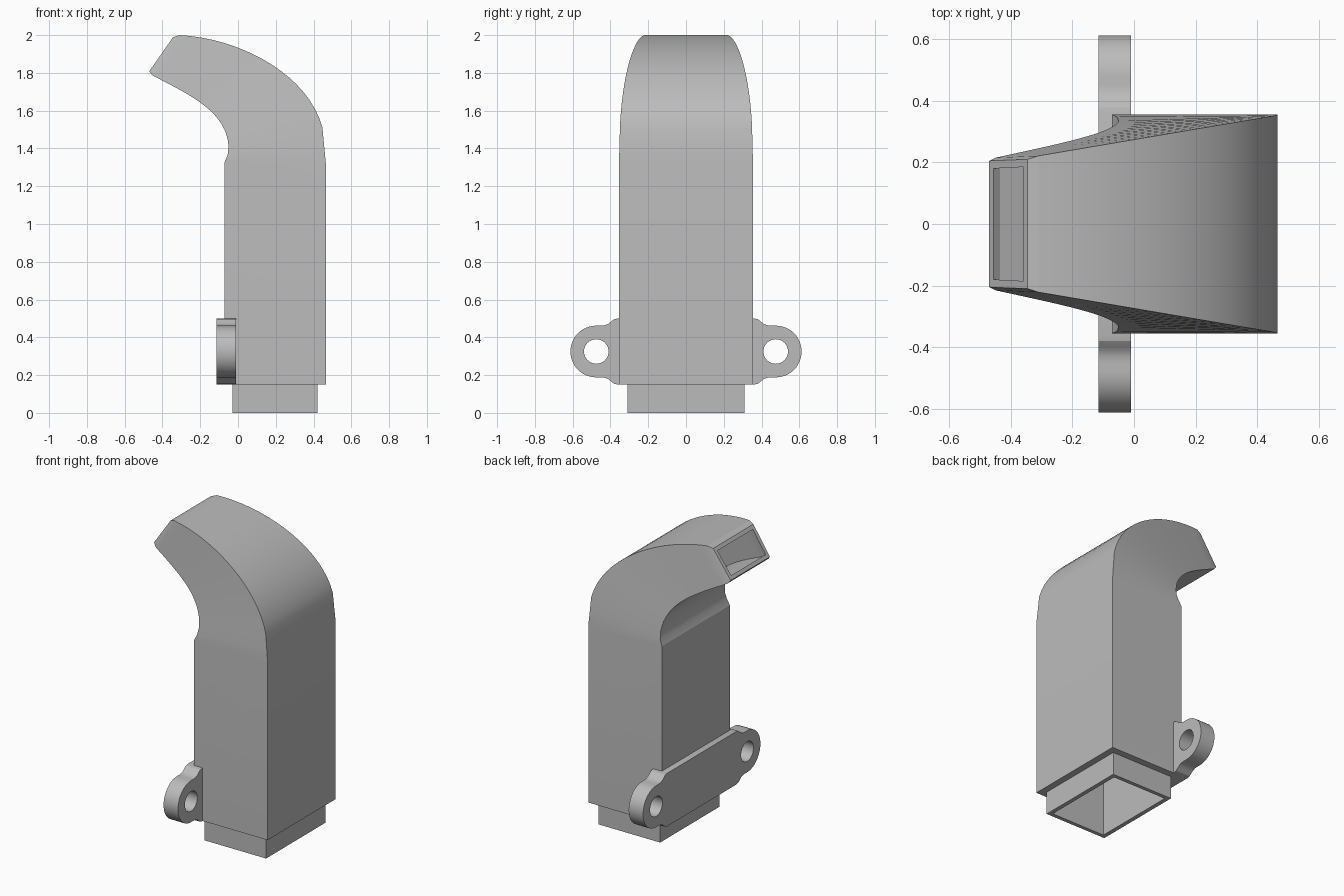
import bpy, bmesh, math
from mathutils import Vector
from mathutils.geometry import interpolate_bezier

cube = bpy.data.objects.get("Cube")
if cube:
    bpy.data.objects.remove(cube, do_unlink=True)

grey = bpy.data.materials.new("plain grey")
grey.use_nodes = True
grey.diffuse_color = (0.5, 0.5, 0.5, 1)
grey.node_tree.nodes["Principled BSDF"].inputs["Base Color"].default_value = (0.5, 0.5, 0.5, 1)


def finish(obj):
    obj.data.materials.clear()
    obj.data.materials.append(grey)
    bpy.ops.object.select_all(action="DESELECT")
    obj.select_set(True)
    bpy.context.view_layer.objects.active = obj
    bpy.ops.object.shade_smooth_by_angle(angle=math.radians(20))


def ring(back, front, back_y, front_y, wall=0.0):
    """Four corners spanning a back (-x) and a front (+x) profile point, inset by wall."""
    b, f = Vector(back), Vector(front)
    step = (f - b).normalized() * wall
    b, f = b + step, f - step
    by, fy = back_y - wall, front_y - wall
    return [(b.x, -by, b.y), (f.x, -fy, f.y), (f.x, fy, f.y), (b.x, by, b.y)]


def box_ring(x0, x1, half, z):
    return ring((x0, z), (x1, z), half, half)


def curve(p0, p1, p2, p3, n):
    return [p.to_2d() for p in interpolate_bezier(*[Vector((x, z, 0)) for x, z in (p0, p1, p2, p3)], n)]


# Bent neck stations, narrowing towards the outlet
count = 18
outer = curve((0.447, 1.51), (0.37, 1.8), (0, 1.985), (-0.31, 2), count)
inner = curve((-0.05, 1.41), (-0.06, 1.6), (-0.27, 1.69), (-0.45, 1.785), count)
stations = [((-0.072, 1.325), (0.465, 1.32), 0.355, 0.355),
            ((-0.055, 1.365), (0.456, 1.415), 0.348, 0.352)]
for i in range(count):
    t = i / (count - 1)
    inner_y = 0.335 - 0.12 * t
    outer_y = 0.35 + (outer[i].x - 0.447) * 0.17
    stations.append((inner[i], outer[i], inner_y, outer_y))
stations.append(((-0.47, 1.808), (-0.345, 1.988), 0.205, 0.21))

# Outside from the spigot to the outlet, then back down the inside
rings = [box_ring(-0.028, 0.422, 0.31, 0), box_ring(-0.028, 0.422, 0.31, 0.15),
         box_ring(-0.072, 0.465, 0.355, 0.15)]
rings += [ring(*s) for s in stations]
last = len(stations) - 1
rings += [ring(*s, wall=0.065 - 0.04 * i / last) for i, s in reversed(list(enumerate(stations)))]
rings.append(box_ring(0, 0.395, 0.285, 0))

bm = bmesh.new()
loops = [[bm.verts.new(c) for c in r] for r in rings]
for a, b in zip(loops, loops[1:] + loops[:1]):
    for k in range(4):
        n = (k + 1) % 4
        bm.faces.new((a[k], a[n], b[n], b[k]))
bmesh.ops.recalc_face_normals(bm, faces=bm.faces)
mesh = bpy.data.meshes.new("duct")
bm.to_mesh(mesh)
bm.free()
duct = bpy.data.objects.new("duct", mesh)
bpy.context.collection.objects.link(duct)
finish(duct)


# Mounting bracket with two round ears
ear_y, ear_z, ear_r, hole_r = 0.475, 0.325, 0.137, 0.065


def arc(cy, r, start, end, n):
    angles = [math.radians(start + (end - start) * i / n) for i in range(n + 1)]
    return [(cy + r * math.cos(a), ear_z + r * math.sin(a)) for a in angles]


shoulder = [(0.36, 0.5), (0.38, 0.496), (0.395, 0.485), (0.41, 0.472), (0.43, 0.464), (0.45, 0.462)]
lower = [(y, 2 * ear_z - z) for y, z in reversed(shoulder)]
right_half = shoulder + arc(ear_y, ear_r, 90, -90, 24) + lower
outline = right_half + [(-y, z) for y, z in reversed(right_half)]
holes = [arc(s * ear_y, hole_r, 0, 360, 32)[:-1] for s in (-1, 1)]

data = bpy.data.curves.new("mounting_bracket", "CURVE")
data.dimensions = "2D"
data.fill_mode = "BOTH"
data.extrude = 0.0525
for points in [outline] + holes:
    spline = data.splines.new("POLY")
    spline.points.add(len(points) - 1)
    for p, (y, z) in zip(spline.points, points):
        p.co = (y, z, 0, 1)
    spline.use_cyclic_u = True
bracket = bpy.data.objects.new("mounting_bracket", data)
bracket.rotation_euler = (math.pi / 2, 0, math.pi / 2)
bracket.location.x = -0.0625
bpy.context.collection.objects.link(bracket)
bpy.ops.object.select_all(action="DESELECT")
bracket.select_set(True)
bpy.context.view_layer.objects.active = bracket
bpy.ops.object.convert(target="MESH")
bracket = bpy.context.view_layer.objects.active

# Weld the cap and side walls so the faces form one solid
bm = bmesh.new()
bm.from_mesh(bracket.data)
bmesh.ops.remove_doubles(bm, verts=bm.verts, dist=0.0005)
bmesh.ops.recalc_face_normals(bm, faces=bm.faces)
bm.to_mesh(bracket.data)
bm.free()
finish(bracket)
